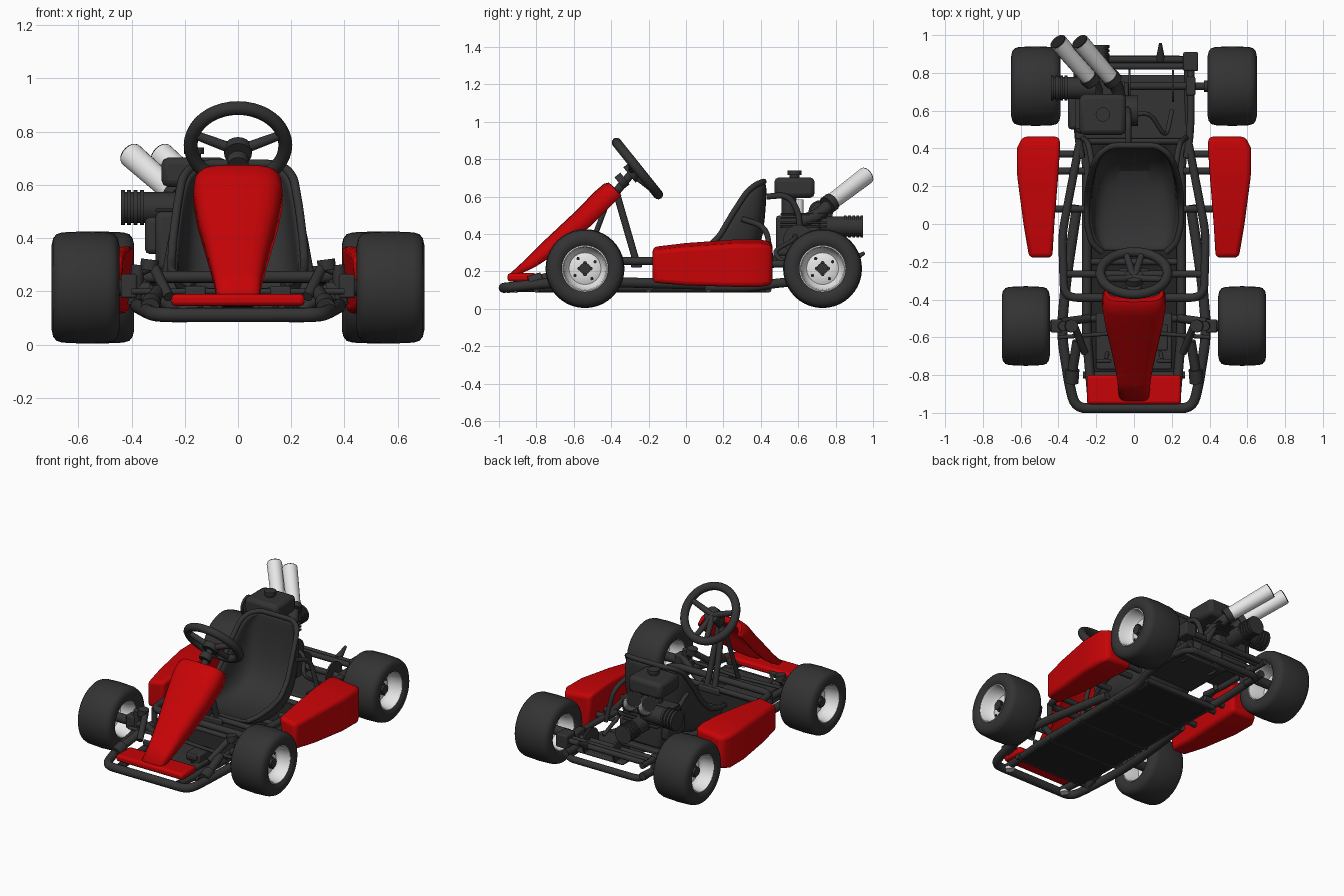
import bpy, bmesh, math
from mathutils import Vector

if "Cube" in bpy.data.objects:
    bpy.data.objects.remove(bpy.data.objects["Cube"])

def material(name, c):
    m = bpy.data.materials.new(name)
    m.diffuse_color = (*c, 1)
    m.use_nodes = True
    m.node_tree.nodes["Principled BSDF"].inputs["Base Color"].default_value = m.diffuse_color
    return m

DARK = material("dark_grey", (0.033, 0.033, 0.034))
BLACK = material("black", (0.016, 0.016, 0.016))
RED = material("red", (0.57, 0.001, 0.002))
METAL = material("light_metal", (0.83, 0.83, 0.83))

def finish(name, bm, mat):
    bmesh.ops.recalc_face_normals(bm, faces=bm.faces[:])
    me = bpy.data.meshes.new(name)
    bm.to_mesh(me)
    bm.free()
    me.materials.append(mat)
    ob = bpy.data.objects.new(name, me)
    bpy.context.collection.objects.link(ob)
    return ob

def bevel(ob, w, seg=3):
    b = ob.modifiers.new("bevel", 'BEVEL')
    b.width, b.segments = w, seg

def box(name, c, size, mat=DARK, bev=0.008):
    bm = bmesh.new()
    bmesh.ops.create_cube(bm, size=1)
    for v in bm.verts:
        v.co = Vector(c) + Vector(v.co[i] * size[i] for i in range(3))
    ob = finish(name, bm, mat)
    bevel(ob, bev, 2)
    return ob

def rod(name, a, b, r, mat=DARK, r2=None, sides=20):
    a, b = Vector(a), Vector(b)
    bm = bmesh.new()
    bmesh.ops.create_cone(bm, cap_ends=True, segments=sides, radius1=r, radius2=r if r2 is None else r2, depth=(b - a).length)
    q = (b - a).to_track_quat('Z', 'Y')
    for v in bm.verts:
        v.co = q @ v.co + (a + b) / 2
    return finish(name, bm, mat)

def loft(name, rings, mat, closed=True, caps=False):
    bm = bmesh.new()
    vs = [[bm.verts.new(p) for p in ring] for ring in rings]
    n = len(vs[0])
    for p, q in zip(vs, vs[1:]):
        for i in range(n if closed else n - 1):
            j = (i + 1) % n
            bm.faces.new((p[i], p[j], q[j], q[i]))
    if caps:
        bm.faces.new(vs[0])
        bm.faces.new(vs[-1])
    return finish(name, bm, mat)

def tube(name, pts, r=0.02, round_=0.07, mat=DARK):
    """Bent pipe: corners of the path are rounded."""
    pts = [Vector(p) for p in pts]
    path = [pts[0]]
    for a, b, c in zip(pts, pts[1:], pts[2:]):
        d = min(round_, (a - b).length / 2, (c - b).length / 2)
        p, q = b + (a - b).normalized() * d, b + (c - b).normalized() * d
        path += [p.lerp(b, t / 5).lerp(b.lerp(q, t / 5), t / 5) for t in range(6)]
    path.append(pts[-1])
    cu = bpy.data.curves.new(name, 'CURVE')
    cu.dimensions = '3D'
    cu.bevel_depth, cu.bevel_resolution, cu.use_fill_caps = r, 4, True
    s = cu.splines.new('POLY')
    s.points.add(len(path) - 1)
    for sp, p in zip(s.points, path):
        sp.co = (*p, 1)
    cu.materials.append(mat)
    ob = bpy.data.objects.new(name, cu)
    bpy.context.collection.objects.link(ob)

def lathe(name, prof, c, s, mat, n=40):
    """Profile of (x offset, radius) turned about the x axis."""
    rings = [[(c[0] + s * x, c[1] + r * math.cos(2 * math.pi * i / n), c[2] + r * math.sin(2 * math.pi * i / n))
              for i in range(n)] for x, r in prof]
    return loft(name, rings, mat)

# wheels: tyre, dished rim, hub and bolts
for s in (-1, 1):
    for tag, cx, y, h in (("front", 0.573, -0.54, 0.127), ("rear", 0.52, 0.73, 0.13)):
        c = (s * cx, y, 0.215)
        half = [(h - .02, .118), (h - .004, .135), (h, .16), (h - .006, .185), (h - .018, .2), (h - .04, .207)]
        lathe(tag + "_tyre", half + [(0, .211)] + [(-x, r) for x, r in half[::-1]], c, s, DARK)
        lathe(tag + "_rim", [(-h + .018, .128), (-h + .02, .115), (-.07, .105), (.0, .1), (.03, .045), (.03, .003), (.04, .003),
                             (.045, .05), (.03, .085), (.05, .105), (h - .025, .112), (h - .012, .118), (h - .016, .13)], c, s, METAL)
        at = lambda x, a=0, r=0: (c[0] + s * x, y + r * math.cos(a), c[2] + r * math.sin(a))
        rod(tag + "_hub", at(-.15), at(.075), .03)
        for k in range(4):
            a = k * math.pi / 2
            rod(tag + "_hub_lug", at(.03, a, .03), at(.065, a, .03), .011, sides=8)
            rod(tag + "_rim_hole", at(.02, a + .6, .065), at(.043, a + .6, .065), .009, BLACK, sides=10)

# side pods: tapered blocks
for s in (-1, 1):
    rings = []
    for y, xi, xo, z0, z1 in ((-.178, .43, .555, .14, .335), (.0, .42, .585, .125, .355), (.25, .4, .618, .118, .372),
                              (.40, .39, .62, .118, .372), (.462, .392, .59, .13, .36)):
        rings.append([(s * (xi + .02), y, z0), (s * xo, y, z0), (s * xo, y, z1 - .025), (s * xi, y, z1)])
    bevel(loft("side_pod", rings, RED, caps=True), 0.022)
    for y in (.08, .28, .37):
        rod("pod_mount", (s * .26, y, .2), (s * .46, y, .2), .018)

# nose fairing: U-shaped shell running up to the steering wheel
nrm, rings = Vector((0, .67, -.74)), []
for y, z, w, d in ((-.955, .175, .078, .02), (-.85, .272, .09, .065), (-.75, .372, .112, .095), (-.59, .522, .152, .112),
                   (-.49, .625, .17, .115), (-.44, .668, .165, .11), (-.412, .675, .155, .095), (-.385, .65, .14, .06)):
    ring = []
    for i in range(13):
        a = math.pi * i / 12
        cx, sn = math.cos(a), math.sin(a)
        ring.append(Vector((w * math.copysign(abs(cx) ** .55, cx), y, z)) + nrm * d * (1 - sn ** .55))
    rings.append(ring)
shell = loft("nose_fairing", rings, RED, closed=False)
shell.modifiers.new("thickness", 'SOLIDIFY').thickness = 0.012
box("nose_lip", (0, -.877, .168), (.5, .155, .045), RED, .015)

# seat: bucket shell, centre line and rim line joined by U sections
rings = []
for cy, cz, rw, ry, rz in ((-.15, .2, .17, -.15, .22), (-.1, .165, .225, -.1, .25), (.02, .14, .25, .0, .28), (.16, .14, .25, .1, .31),
                           (.3, .17, .245, .18, .39), (.4, .3, .23, .25, .51), (.425, .5, .21, .325, .625), (.43, .62, .18, .375, .665), (.43, .675, .12, .415, .68)):
    ring = []
    for i in range(17):
        u = i / 8 - 1
        t = abs(u) ** 3.2
        ring.append((rw * math.sin(u * math.pi / 2), cy + (ry - cy) * t, cz + (rz - cz) * t))
    rings.append(ring)
seat = loft("seat", rings, DARK, closed=False)
seat.modifiers.new("thickness", 'SOLIDIFY').thickness = 0.025
seat.modifiers.new("smooth", 'SUBSURF').levels = 1
rim = [r[0] for r in rings] + [r[-1] for r in rings[::-1]]
tube("seat_rim", rim, .016, .03)
for x in (-.07, .07):
    for y in (.03, .12):
        rod("seat_bolt", (x, y, .13), (x, y, .165), .014, sides=10)

# steering: wheel, spokes, hub, column and supports
C, N, V = Vector((0, -.26, .75)), Vector((0, .78, .625)), Vector((0, -.625, .78))
bpy.ops.mesh.primitive_torus_add(location=C, rotation=N.to_track_quat('Z', 'Y').to_euler(), major_radius=.178,
                                 minor_radius=.026, major_segments=40, minor_segments=12)
bpy.context.object.name = "steering_wheel"
bpy.context.object.data.materials.append(DARK)
hub = C - N * .035
for a in (.3, math.pi - .3, -math.pi / 2 - .25, -math.pi / 2 + .25):
    rod("steering_spoke", hub, C + Vector((math.cos(a) * .175, 0, 0)) + V * math.sin(a) * .175, .021, r2=.016)
rod("steering_hub", hub - N * .02, hub + N * .018, .052)
rod("steering_clamp", hub - N * .09, hub - N * .05, .04)
rod("steering_column", hub, (0, -.42, .57), .022)
rod("steering_shaft", (0, -.42, .57), (0, -.56, .2), .014)
for s in (-1, 1):
    rod("steering_post", (s * .012, -.375, .63), (s * .03, -.265, .25), .019)
box("post_foot", (0, -.265, .24), (.16, .06, .04))

# floor pan and bed plates
box("floor_pan", (0, -.18, .095), (.48, 1.26, .014), BLACK, .004)
for y in (-.8, -.5, -.2, .12, .44):
    rod("floor_rib", (-.27, y, .105), (.27, y, .105), .018)
box("rear_bed", (.1, .62, .15), (.36, .34, .02))
box("engine_plate", (-.17, .6, .27), (.28, .3, .03))
box("front_tray", (0, -.62, .125), (.4, .3, .03))
box("pedal_block", (.13, -.6, .16), (.1, .14, .06))

# tube frame
tube("nose_frame", [(-.3, .1, .13), (-.36, -.3, .14), (-.385, -.58, .15), (-.34, -.86, .125), (-.31, -.975, .112), (.31, -.975, .112),
                    (.34, -.86, .125), (.385, -.58, .15), (.36, -.3, .14), (.3, .1, .13)], .027, .1)
tube("upper_frame", [(-.29, .42, .24), (-.38, -.05, .255), (-.37, -.39, .255), (.37, -.39, .255), (.38, -.05, .255), (.29, .42, .24)], .022)
rod("cross_bar", (-.37, -.265, .25), (.37, -.265, .25), .018)
for s in (-1, 1):
    tube("main_rail", [(s * .22, -.95, .115), (s * .25, -.6, .115), (s * .25, .35, .115), (s * .29, .5, .14), (s * .29, .88, .16)], .025)
    tube("rear_rail", [(s * .28, .35, .24), (s * .3, .5, .24), (s * .3, .9, .24)], .02)
    tube("seat_strut", [(s * .22, .3, .48), (s * .24, .43, .44), (s * .28, .46, .22)], .015)
    rod("upright", (s * .36, -.38, .13), (s * .36, -.38, .26), .018)
    # front steering knuckles, arms and tie rods
    rod("stub_axle", (s * .33, -.54, .213), (s * .56, -.54, .213), .022)
    rod("king_pin", (s * .39, -.54, .15), (s * .375, -.54, .3), .025)
    rod("king_pin_cap", (s * .335, -.54, .28), (s * .33, -.54, .32), .034)
    box("knuckle", (s * .41, -.54, .22), (.06, .07, .09))
    rod("front_arm", (s * .24, -.5, .13), (s * .39, -.52, .25), .022)
    tube("front_brace", [(s * .38, -.54, .27), (s * .32, -.53, .3), (s * .26, -.68, .18)], .02)
    rod("front_joint", (s * .33, -.84, .14), (s * .325, -.77, .16), .036)
    rod("damper", (s * .325, -.77, .16), (s * .3, -.62, .2), .026)
    rod("tie_rod", (0, -.57, .2), (s * .4, -.6, .2), .011)
    rod("pedal_arm", (s * .14, -.68, .13), (s * .15, -.72, .2), .01)
    box("pedal", (s * .16, -.725, .2), (.08, .02, .04))
    rod("nose_foot", (s * .22, -.93, .084), (s * .22, -.93, .1), .028, METAL)
    box("axle_bearing", (s * .3, .73, .215), (.05, .1, .1))
tube("rear_bumper", [(-.27, .75, .14), (-.27, .87, .13), (.29, .87, .13), (.29, .75, .14)], .022)
for y in (.835, .87):
    rod("rear_bar", (-.3, y, .25), (.32, y, .25), .018)
box("rear_corner_block", (.3, .86, .25), (.08, .1, .09))
rod("rear_peg", (.14, .87, .25), (.14, .955, .3), .025, r2=.008)
rod("rear_axle", (-.5, .73, .213), (.5, .73, .213), .02)
rod("brake_disc", (.2, .73, .213), (.212, .73, .213), .085)
rod("sprocket", (-.03, .73, .213), (-.018, .73, .213), .09)
tube("hose", [(-.05, .56, .4), (.08, .6, .38), (.17, .45, .3), (.2, .6, .2)], .012)
tube("intake_hose", [(-.03, .43, .6), (-.03, .55, .61), (-.03, .61, .5), (-.04, .6, .36)], .016)

# engine: block, fins, tank, ribbed starter and air cleaner
box("engine_block", (-.19, .6, .39), (.24, .24, .22), bev=.02)
box("crankcase", (-.3, .6, .41), (.1, .2, .14), bev=.02)
for k in range(4):
    box("cooling_fin", (-.18, .63, .44 + k * .022), (.26, .25, .01), bev=.002)
rod("engine_shaft_cover", (-.07, .6, .37), (.02, .6, .37), .08)
rod("tank_neck", (-.165, .55, .48), (-.165, .55, .61), .04)
rod("carburettor_bowl", (-.165, .605, .51), (-.165, .605, .585), .022, METAL)
box("fuel_tank", (-.165, .58, .648), (.245, .215, .11), bev=.025)
rod("tank_cap_stem", (-.165, .58, .69), (-.165, .58, .725), .026)
rod("tank_cap", (-.165, .58, .716), (-.165, .58, .74), .038)
rod("starter_core", (-.43, .72, .515), (-.2, .72, .515), .058)
for k in range(4):
    x = -.44 + k * .024
    rod("starter_rib", (x, .72, .515), (x + .015, .72, .515), .066)
rod("rear_cleaner_core", (-.19, .66, .44), (-.19, .94, .44), .054)
for k in range(5):
    y = .845 + k * .022
    rod("rear_cleaner_rib", (-.19, y, .44), (-.19, y + .014, .44), .06)

# twin exhausts with dark elbows and mouths
for x in (-.235, -.12):
    a, b = Vector((x, .77, .565)), Vector((x - .166, .963, .712))
    d = (b - a).normalized()
    tube("exhaust_elbow", [(x + .04, .62, .47), (x + .04, .71, .5), a + d * .02], .035)
    rod("exhaust_collar", a - d * .025, a + d * .015, .05)
    rod("exhaust_pipe", a, b, .043, METAL, .048)
    rod("exhaust_mouth", b - d * .01, b + d * .006, .046, BLACK)

# turn pipes into meshes and smooth everything, keeping edges sharp
bpy.ops.object.select_all(action='DESELECT')
for ob in bpy.context.scene.objects:
    if ob.type == 'CURVE':
        ob.select_set(True)
        bpy.context.view_layer.objects.active = ob
bpy.ops.object.convert(target='MESH')
bpy.ops.object.select_all(action='SELECT')
bpy.ops.object.shade_smooth_by_angle(angle=math.radians(40))
